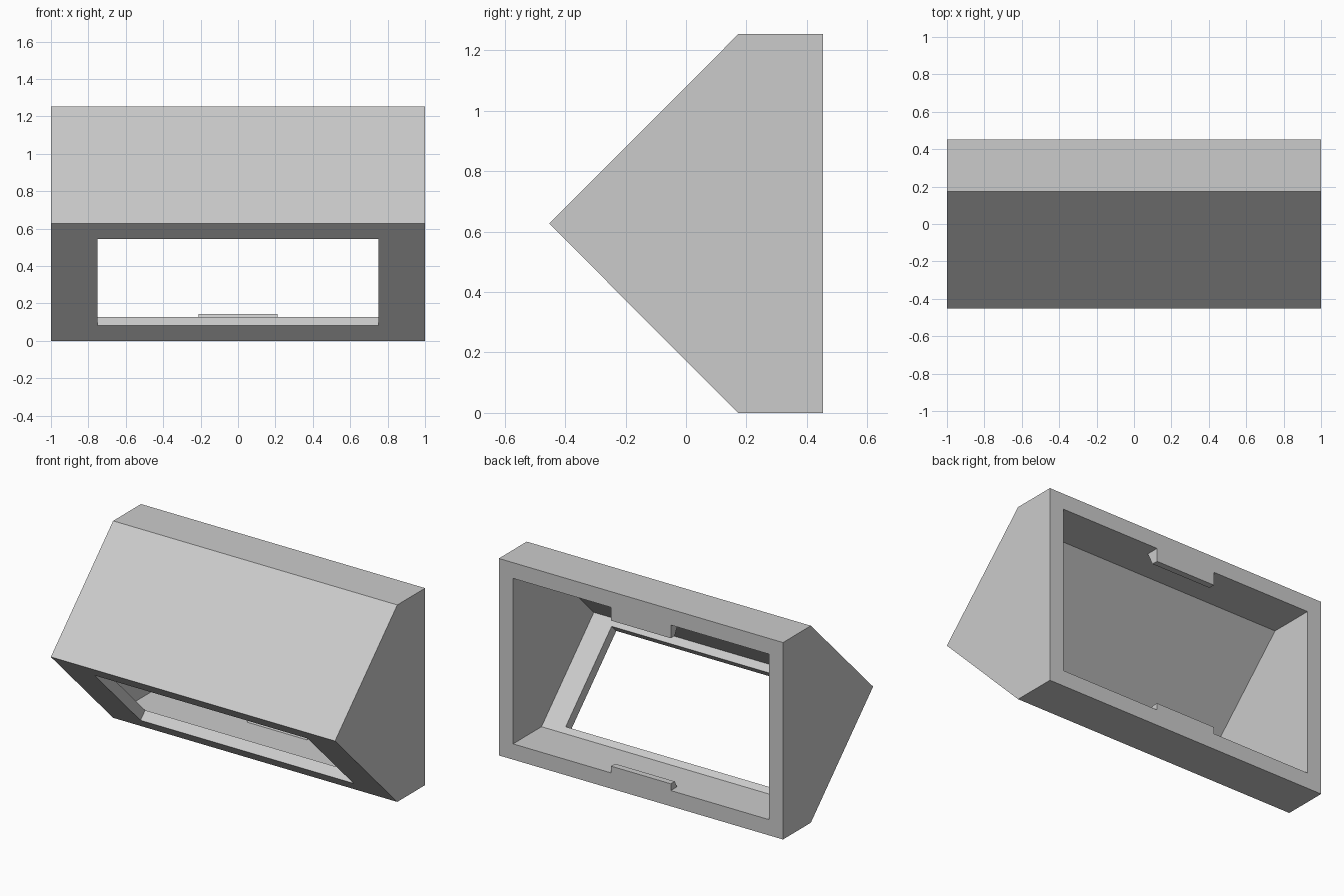
import bpy
import bmesh
from math import radians
from mathutils import Vector

if "Cube" in bpy.data.objects:
    bpy.data.objects.remove(bpy.data.objects["Cube"], do_unlink=True)

grey = bpy.data.materials.new("light_grey")
grey.use_nodes = True
colour = (0.6, 0.6, 0.6, 1)
grey.diffuse_color = colour
grey.node_tree.nodes["Principled BSDF"].inputs["Base Color"].default_value = colour

HEIGHT, BACK, EDGE, APEX = 1.253, 0.453, 0.173, -0.453
MID = HEIGHT / 2
WALL = 0.1       # side, floor and ceiling thickness
SLOPE = 0.094    # sloped wall thickness measured along y


def extrude(name, profile, half_width):
    """Prism along x from a (y, z) outline."""
    bm = bmesh.new()
    face = bm.faces.new([bm.verts.new((-half_width, y, z)) for y, z in profile])
    ext = bmesh.ops.extrude_face_region(bm, geom=[face])
    moved = [v for v in ext["geom"] if isinstance(v, bmesh.types.BMVert)]
    bmesh.ops.translate(bm, vec=(2 * half_width, 0, 0), verts=moved)
    bmesh.ops.recalc_face_normals(bm, faces=bm.faces)
    mesh = bpy.data.meshes.new(name)
    bm.to_mesh(mesh)
    bm.free()
    mesh.materials.append(grey)
    obj = bpy.data.objects.new(name, mesh)
    bpy.context.collection.objects.link(obj)
    return obj


def cut(target, cutter):
    """Subtract the cutter, then remove it."""
    mod = target.modifiers.new("cut", 'BOOLEAN')
    mod.operation = 'DIFFERENCE'
    mod.solver = 'EXACT'
    mod.object = cutter
    bpy.context.view_layer.objects.active = target
    bpy.ops.object.modifier_apply(modifier=mod.name)
    bpy.data.objects.remove(cutter, do_unlink=True)


# Wedge housing
housing = extrude("housing", [(APEX, MID), (EDGE, HEIGHT), (BACK, HEIGHT),
                              (BACK, 0), (EDGE, 0)], 1)

# Hollow, open at the back
inner_edge = EDGE + SLOPE - WALL
cut(housing, extrude("hollow", [
    (APEX + SLOPE, MID), (inner_edge, HEIGHT - WALL), (BACK + WALL, HEIGHT - WALL),
    (BACK + WALL, WALL), (inner_edge, WALL)], 1 - WALL))

# Window through the lower slope, square to its surface
low, high = Vector((EDGE - 0.082, 0.082)), Vector((EDGE - 0.544, 0.544))
outward, inward = Vector((-0.05, -0.05)), Vector((0.07, 0.07))
cut(housing, extrude("window", [low + outward, high + outward,
                                high + inward, low + inward], 0.75))


# Tapered tabs on the floor and ceiling of the back opening
def tab(name, root, direction, height):
    tip = root + direction * height
    sunk = root - direction * 0.02
    depth = 0.04 + height / 2
    return extrude(name, [(BACK, sunk), (BACK, tip), (BACK - 0.04, tip),
                          (BACK - depth, root), (BACK - depth, sunk)], 0.21)


tab("floor_tab", WALL, 1, 0.043)
tab("ceiling_tab", HEIGHT - WALL, -1, 0.084)
